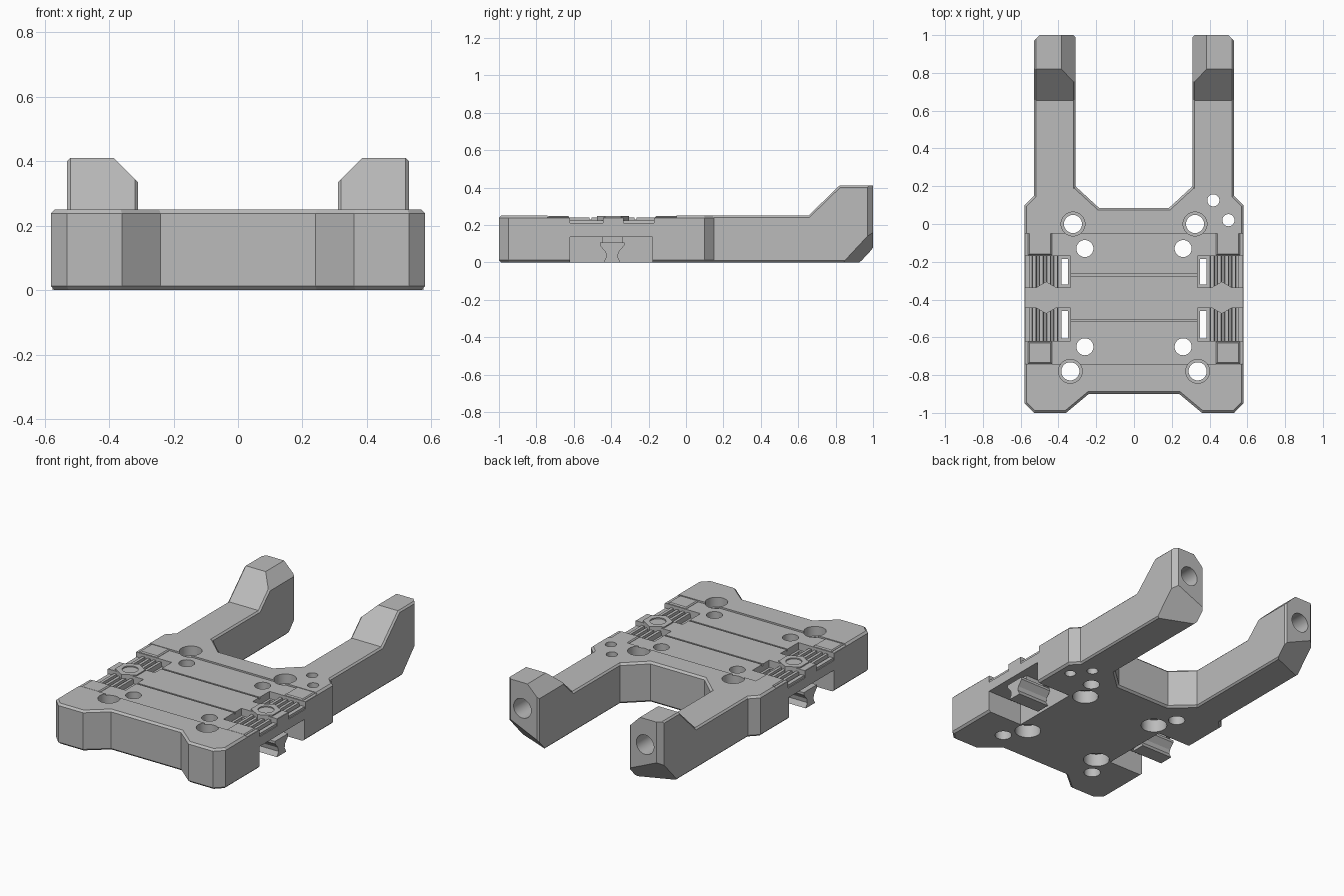
import bpy, bmesh, math
from mathutils import Vector

if "Cube" in bpy.data.objects:
    bpy.data.objects.remove(bpy.data.objects["Cube"], do_unlink=True)

grey = bpy.data.materials.new("plain grey")
grey.use_nodes = True
grey.diffuse_color = (0.5, 0.5, 0.5, 1)
grey.node_tree.nodes["Principled BSDF"].inputs["Base Color"].default_value = (0.5, 0.5, 0.5, 1)


def finish(name, bm):
    bmesh.ops.recalc_face_normals(bm, faces=bm.faces)
    me = bpy.data.meshes.new(name)
    bm.to_mesh(me)
    bm.free()
    me.materials.append(grey)
    ob = bpy.data.objects.new(name, me)
    bpy.context.collection.objects.link(ob)
    return ob


def prism(name, pts, lo, hi, axis="z", bevel=0, cuts=()):
    """Extrude a 2D outline along an axis, chamfer its caps and trim it by planes."""
    place = {"x": lambda a, b, h: (h, a, b),
             "y": lambda a, b, h: (a, h, b),
             "z": lambda a, b, h: (a, b, h)}[axis]
    bm = bmesh.new()
    caps = [[bm.verts.new(place(a, b, h)) for a, b in pts] for h in (lo, hi)]
    faces = [bm.faces.new(c) for c in caps]
    for i in range(len(pts)):
        j = (i + 1) % len(pts)
        bm.faces.new((caps[0][i], caps[0][j], caps[1][j], caps[1][i]))
    bmesh.ops.recalc_face_normals(bm, faces=bm.faces)
    if bevel:
        edges = list({e for f in faces for e in f.edges})
        bmesh.ops.bevel(bm, geom=edges, offset=bevel, segments=1, affect="EDGES")
    for co, no in cuts:
        bmesh.ops.bisect_plane(bm, geom=bm.verts[:] + bm.edges[:] + bm.faces[:],
                               plane_co=co, plane_no=no, clear_outer=True)
        bmesh.ops.holes_fill(bm, edges=[e for e in bm.edges if e.is_boundary])
    return finish(name, bm)


def box(name, x, y, z, bevel=0):
    x, y = sorted(x), sorted(y)
    return prism(name, [(x[0], y[0]), (x[1], y[0]), (x[1], y[1]), (x[0], y[1])], *z, bevel=bevel)


def ring(a, b, r, n=40, turn=0.0):
    return [(a + r * math.cos(turn + math.tau * i / n), b + r * math.sin(turn + math.tau * i / n))
            for i in range(n)]


def combine(target, other, op="DIFFERENCE"):
    mod = target.modifiers.new("combine", "BOOLEAN")
    mod.operation, mod.object, mod.solver = op, other, "EXACT"
    bpy.context.view_layer.objects.active = target
    bpy.ops.object.modifier_apply(modifier=mod.name)
    bpy.data.objects.remove(other, do_unlink=True)


def drill(target, x, y, r, lo=-0.1, hi=0.5):
    combine(target, prism("drill", ring(x, y, r), lo, hi))


# Main plate
half = [(0.24, -0.9), (0.36, -1), (0.53, -1), (0.58, -0.95), (0.58, 0.1), (0.53, 0.15),
        (0.53, 0.2), (0.31, 0.2), (0.185, 0.085)]
outline = half + [(-x, y) for x, y in reversed(half)]
plate = prism("base_plate", outline, 0, 0.25, bevel=0.012)

# Arms with raised, trimmed tips
arm_side = [(0.12, 0), (1, 0), (1, 0.41), (0.82, 0.41), (0.655, 0.25), (0.12, 0.25)]
for s in (1, -1):
    cuts = [((s * 0.385, 0.9, 0.41), (-s, 0, 1)),
            ((s * 0.53, 0.84, 0), (s * 0.126, 0.308, -0.286)),
            ((s * 0.53, 0.97, 0), (s, 1, 0))]
    arm = prism("arm", arm_side, *sorted((s * 0.31, s * 0.53)), axis="x", bevel=0.01, cuts=cuts)
    combine(plate, arm, "UNION")

# Shallow middle step and two cross grooves
combine(plate, box("step", (-0.7, 0.7), (-0.74, -0.05), (0.24, 0.4)))
for y in (-0.27, -0.51):
    combine(plate, box("groove", (-0.35, 0.35), (y - 0.005, y + 0.005), (0.228, 0.4)))

for s in (1, -1):
    # Underside clamp pocket, rail recesses and through slots
    combine(plate, box("pocket", (s * 0.34, s * 0.7), (-0.62, -0.18), (-0.1, 0.135)))
    for y0, y1 in ((-0.62, -0.445), (-0.335, -0.17)):
        combine(plate, box("recess", (s * 0.335, s * 0.7), (y0, y1), (0.195, 0.4)))
        combine(plate, box("slot", (s * 0.35, s * 0.385), (y0 + 0.015, y1 - 0.015), (0.1, 0.4)))
    # Top counterbored holes, then underside counterbored holes
    for x, y in ((0.323, 0), (0.337, -0.78)):
        drill(plate, s * x, y, 0.048)
        drill(plate, s * x, y, 0.063, lo=0.19)
    for y in (-0.13, -0.65):
        drill(plate, s * 0.26, y, 0.045)
        drill(plate, s * 0.26, y, 0.075, hi=0.08)
    # Arm end bores
    combine(plate, prism("bore", ring(s * 0.42, 0.25, 0.06), 0.75, 1.1, axis="y"))
for x, y in ((0.42, 0.125), (0.5, 0.02)):
    drill(plate, x, y, 0.032)

bpy.ops.object.select_all(action="DESELECT")
plate.select_set(True)
bpy.context.view_layer.objects.active = plate
bpy.ops.object.shade_smooth_by_angle(angle=math.radians(25))

# Side fittings
clamp = [(-0.46, 0.105), (-0.46, 0.09), (-0.43, 0.055), (-0.425, 0.03), (-0.44, 0),
         (-0.35, 0), (-0.365, 0.03), (-0.36, 0.055), (-0.33, 0.09), (-0.33, 0.105)]
for s, side in ((1, "left"), (-1, "right")):
    prism(side + "_clamp", clamp, *sorted((s * 0.36, s * 0.575)), axis="x")
    box(side + "_clamp_neck", (s * 0.4, s * 0.53), (-0.45, -0.34), (0.1, 0.15))
    # Hex nut with a round recess
    nut = prism(side + "_hex_nut", ring(s * 0.465, -0.39, 0.085, 6, math.pi / 6), 0.18, 0.247)
    drill(nut, s * 0.465, -0.39, 0.045, lo=0.237)
    # Corner pads and rail ridges
    for y0, y1 in ((-0.74, -0.625), (-0.165, -0.045)):
        box(side + "_pad", (s * 0.435, s * 0.56), (y0, y1), (0.2, 0.248), bevel=0.006)
    for y0, y1 in ((-0.62, -0.445), (-0.335, -0.17)):
        for x in (0.415, 0.452, 0.49, 0.528):
            bar = [(s * (x - 0.014), 0.19), (s * (x - 0.009), 0.223),
                   (s * (x + 0.009), 0.223), (s * (x + 0.014), 0.19)]
            prism(side + "_rail_ridge", bar, y0, y1, axis="y")
        box(side + "_rail_edge", (s * 0.55, s * 0.575), (y0, y1), (0.19, 0.21))
